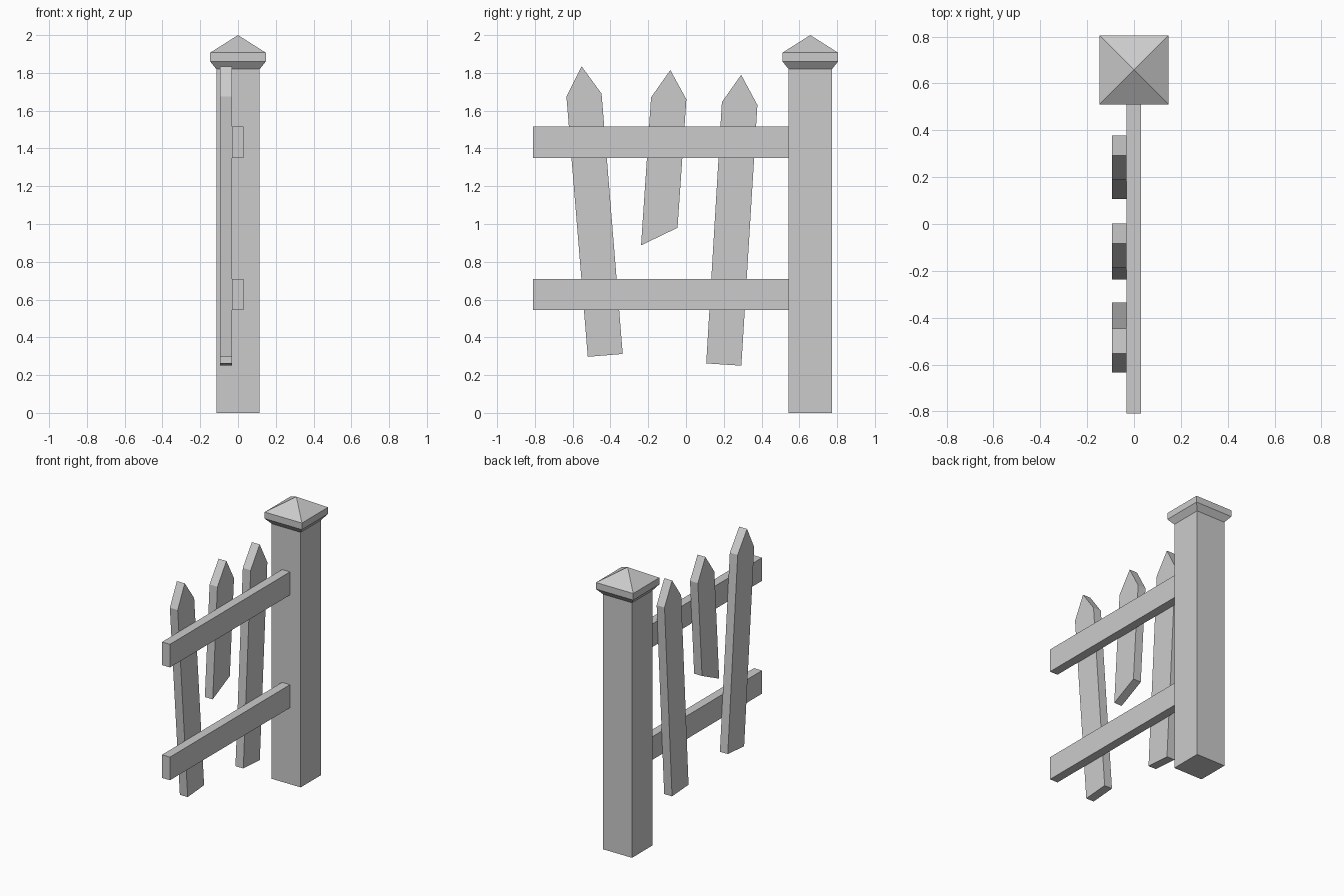
import bpy
import bmesh
from mathutils import Vector

if "Cube" in bpy.data.objects:
    bpy.data.objects.remove(bpy.data.objects["Cube"], do_unlink=True)

grey = bpy.data.materials.new("plain grey")
grey.use_nodes = True
colour = (0.6, 0.6, 0.6, 1)
grey.diffuse_color = colour
grey.node_tree.nodes["Principled BSDF"].inputs["Base Color"].default_value = colour


def finish(bm, name):
    bmesh.ops.recalc_face_normals(bm, faces=bm.faces)
    mesh = bpy.data.meshes.new(name)
    bm.to_mesh(mesh)
    bm.free()
    mesh.materials.append(grey)
    obj = bpy.data.objects.new(name, mesh)
    bpy.context.collection.objects.link(obj)
    return obj


def board(name, outline, x0, x1):
    """Extrude a (y, z) outline along x."""
    bm = bmesh.new()
    face = bm.faces.new([bm.verts.new((x0, y, z)) for y, z in outline])
    new = bmesh.ops.extrude_face_region(bm, geom=[face])["geom"]
    verts = [v for v in new if isinstance(v, bmesh.types.BMVert)]
    bmesh.ops.translate(bm, verts=verts, vec=Vector((x1 - x0, 0, 0)))
    return finish(bm, name)


def square_tower(name, rings, y, peak=None):
    """Stack square rings of (half width, z), closed by a flat top or a peak."""
    bm = bmesh.new()
    loops = [[bm.verts.new((sx * h, y + sy * h, z))
              for sx, sy in ((-1, -1), (1, -1), (1, 1), (-1, 1))]
             for h, z in rings]
    bm.faces.new(loops[0])
    for low, high in zip(loops, loops[1:]):
        for i in range(4):
            j = (i + 1) % 4
            bm.faces.new((low[i], low[j], high[j], high[i]))
    if peak is None:
        bm.faces.new(loops[-1])
    else:
        tip = bm.verts.new((0, y, peak))
        for i in range(4):
            bm.faces.new((loops[-1][i], loops[-1][(i + 1) % 4], tip))
    return finish(bm, name)


# Post and its pointed cap
POST_Y = 0.658
square_tower("post", [(0.115, 0), (0.115, 1.82)], POST_Y)
square_tower("post_cap", [(0.115, 1.82), (0.147, 1.86), (0.147, 1.907)], POST_Y, peak=2.0)

# Two rails running out from the post
for name, z in (("lower_rail", 0.545), ("upper_rail", 1.35)):
    board(name, [(-0.81, z), (0.543, z), (0.543, z + 0.165), (-0.81, z + 0.165)], -0.033, 0.03)

# Crooked pickets, the middle one broken off short
pickets = {
    "front_picket": [(-0.52, 0.297), (-0.335, 0.312), (-0.447, 1.69), (-0.553, 1.835), (-0.633, 1.675)],
    "broken_picket": [(-0.238, 0.887), (-0.045, 0.98), (0.002, 1.66), (-0.083, 1.815), (-0.185, 1.67)],
    "back_picket": [(0.107, 0.262), (0.293, 0.25), (0.378, 1.63), (0.292, 1.79), (0.19, 1.645)],
}
for name, outline in pickets.items():
    board(name, outline, -0.095, -0.033)
